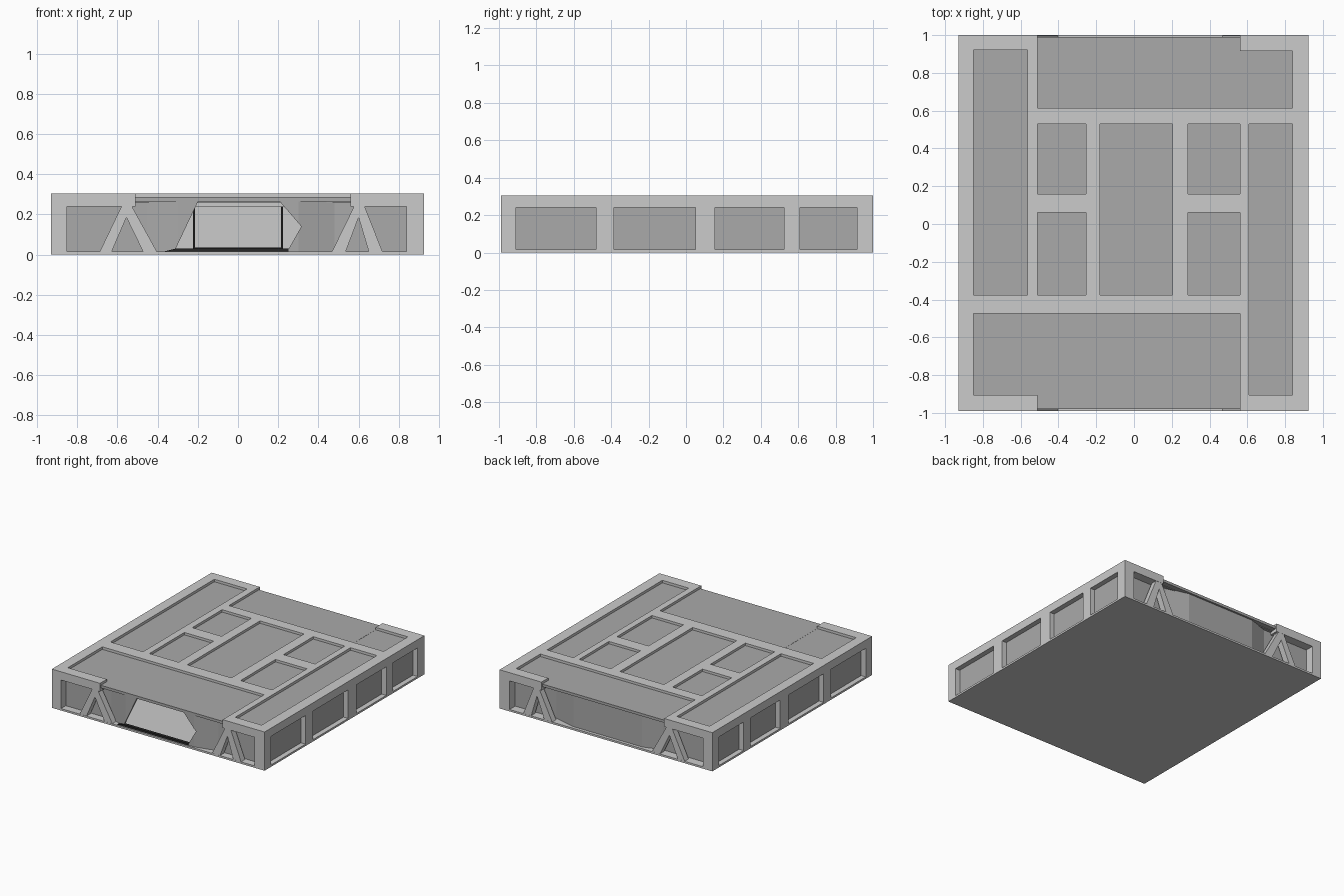
import bpy, bmesh
from mathutils import Vector

if "Cube" in bpy.data.objects:
    bpy.data.objects.remove(bpy.data.objects["Cube"])


def material(name, v):
    m = bpy.data.materials.new(name)
    m.diffuse_color = (v, v, v, 1)
    m.use_nodes = True
    m.node_tree.nodes["Principled BSDF"].inputs["Base Color"].default_value = m.diffuse_color
    return m


DARK = material("dark_panel", 0.4)
BLACK = material("black_trim", 0.02)


def prisms(name, outlines, axis, lo, hi, mat=None):
    """Extrude 2D outlines along an axis: 'z' takes (x, y), 'y' takes (x, z)."""
    bm = bmesh.new()
    for pts in outlines:
        place = (lambda a, b, d: (a, b, d)) if axis == 'z' else (lambda a, b, d: (a, d, b))
        face = bm.faces.new([bm.verts.new(place(a, b, lo)) for a, b in pts])
        res = bmesh.ops.extrude_face_region(bm, geom=[face])
        move = Vector(place(0, 0, hi - lo))
        for v in res['geom']:
            if isinstance(v, bmesh.types.BMVert):
                v.co += move
    bmesh.ops.recalc_face_normals(bm, faces=bm.faces)
    me = bpy.data.meshes.new(name)
    bm.to_mesh(me)
    bm.free()
    ob = bpy.data.objects.new(name, me)
    bpy.context.collection.objects.link(ob)
    if mat:
        me.materials.append(mat)
    return ob


def rect(x0, x1, y0, y1):
    return [(x0, y0), (x1, y0), (x1, y1), (x0, y1)]


def box(name, x0, x1, y0, y1, z0, z1, mat=None):
    return prisms(name, [rect(x0, x1, y0, y1)], 'z', z0, z1, mat)


def cut(ob, cutter):
    cutter.hide_render = True
    mod = ob.modifiers.new("cut", 'BOOLEAN')
    mod.operation, mod.solver, mod.object = 'DIFFERENCE', 'EXACT', cutter
    bpy.context.view_layer.objects.active = ob
    bpy.ops.object.modifier_apply(modifier=mod.name)
    bpy.data.objects.remove(cutter)


X0, X1, Y0, Y1, TOP = -0.93, 0.925, -0.99, 1.0, 0.305

# Base slab
box("base_floor", X0, X1, Y0, Y1, 0, 0.015)

# Roof grid with openings, two of them running out through the edge
frame = box("roof_frame", X0, X1, Y0, Y1, 0.24, TOP)
openings = [
    rect(-0.85, -0.565, -0.375, 0.92),
    rect(0.61, 0.84, -0.905, 0.53),
    rect(-0.18, 0.205, -0.375, 0.53),
    [(-0.51, 0.615), (0.84, 0.615), (0.84, 0.915), (0.56, 0.915), (0.56, 1.1), (-0.51, 1.1)],
    [(-0.85, -0.475), (0.56, -0.475), (0.56, -1.1), (-0.51, -1.1), (-0.51, -0.905), (-0.85, -0.905)],
]
for xa, xb in ((-0.51, -0.255), (0.285, 0.56)):
    openings += [rect(xa, xb, 0.16, 0.53), rect(xa, xb, -0.375, 0.06)]
cut(frame, prisms("roof_cutter", openings, 'z', 0.1, 0.5))

# Recessed roof panels and overhanging lip
box("roof_panel", -0.88, 0.88, -0.94, 0.95, 0.26, 0.285, DARK)
box("roof_overhang", -0.51, 0.56, -0.98, 0.99, 0.265, 0.286, DARK)

# Posts on both long sides
for side, xa, xb in (("left", X0, X0 + 0.045), ("right", X1 - 0.045, X1)):
    for i, (ya, yb) in enumerate(((-0.48, -0.385), (0.05, 0.155), (0.525, 0.61))):
        box(f"{side}_post_{i}", xa, xb, ya, yb, 0, 0.245)
for xa, xb in ((X0, -0.85), (0.838, X1)):
    for ya, yb in ((Y0, -0.91), (0.915, Y1)):
        box("corner_post", xa, xb, ya, yb, 0, 0.245)

# Recessed side walls
box("left_wall", -0.89, -0.87, -0.93, 0.94, 0.01, 0.265, DARK)
box("right_wall", 0.865, 0.885, -0.93, 0.94, 0.01, 0.265, DARK)

# End walls, slightly bowed out in the middle
bow = [(-0.88, 0.93), (-0.45, 0.93), (-0.3, 0.975), (0.3, 0.975), (0.48, 0.93), (0.88, 0.93)]


def end_wall(name, s):
    outer = [(x, s * y) for x, y in bow]
    inner = [(x, s * (y - 0.015)) for x, y in reversed(bow)]
    return prisms(name, [outer + inner], 'z', 0.01, 0.27, DARK)


front = end_wall("front_wall", -1)
end_wall("back_wall", 1)

# Entrance opening in the front wall
door = [(-0.31, 0.03), (-0.2, 0.262), (0.21, 0.262), (0.315, 0.14), (0.25, 0.025)]
cut(front, prisms("entrance_cutter", [door], 'y', -1.1, -0.85))
prisms("entrance_threshold", [[(-0.41, 0.005), (-0.31, 0.03), (0.25, 0.03), (0.25, 0.015), (-0.3, 0.015)]],
       'y', -0.98, -0.955, BLACK)

# A-shaped braces on both ends
braces = [
    [(-0.695, 0), (-0.58, 0.24), (-0.6, 0.3), (-0.51, 0.3), (-0.525, 0.235), (-0.395, 0),
     (-0.465, 0), (-0.555, 0.185), (-0.635, 0)],
    [(0.46, 0), (0.575, 0.235), (0.56, 0.3), (0.65, 0.3), (0.63, 0.24), (0.725, 0),
     (0.655, 0), (0.6, 0.185), (0.53, 0)],
]
prisms("front_braces", braces, 'y', Y0 + 0.001, Y0 + 0.05)
prisms("back_braces", braces, 'y', Y1 - 0.05, Y1 - 0.001)

# Interior partition with a dark screen surround, seen through the entrance
box("inner_partition", -0.7, 0.7, -0.46, -0.44, 0.015, 0.262)
for xa, xb, za, zb in ((-0.225, -0.215, 0.035, 0.262), (0.215, 0.225, 0.035, 0.262),
                       (-0.225, 0.225, 0.252, 0.262), (-0.225, 0.225, 0.028, 0.036)):
    box("screen_surround", xa, xb, -0.475, -0.458, za, zb, BLACK)
